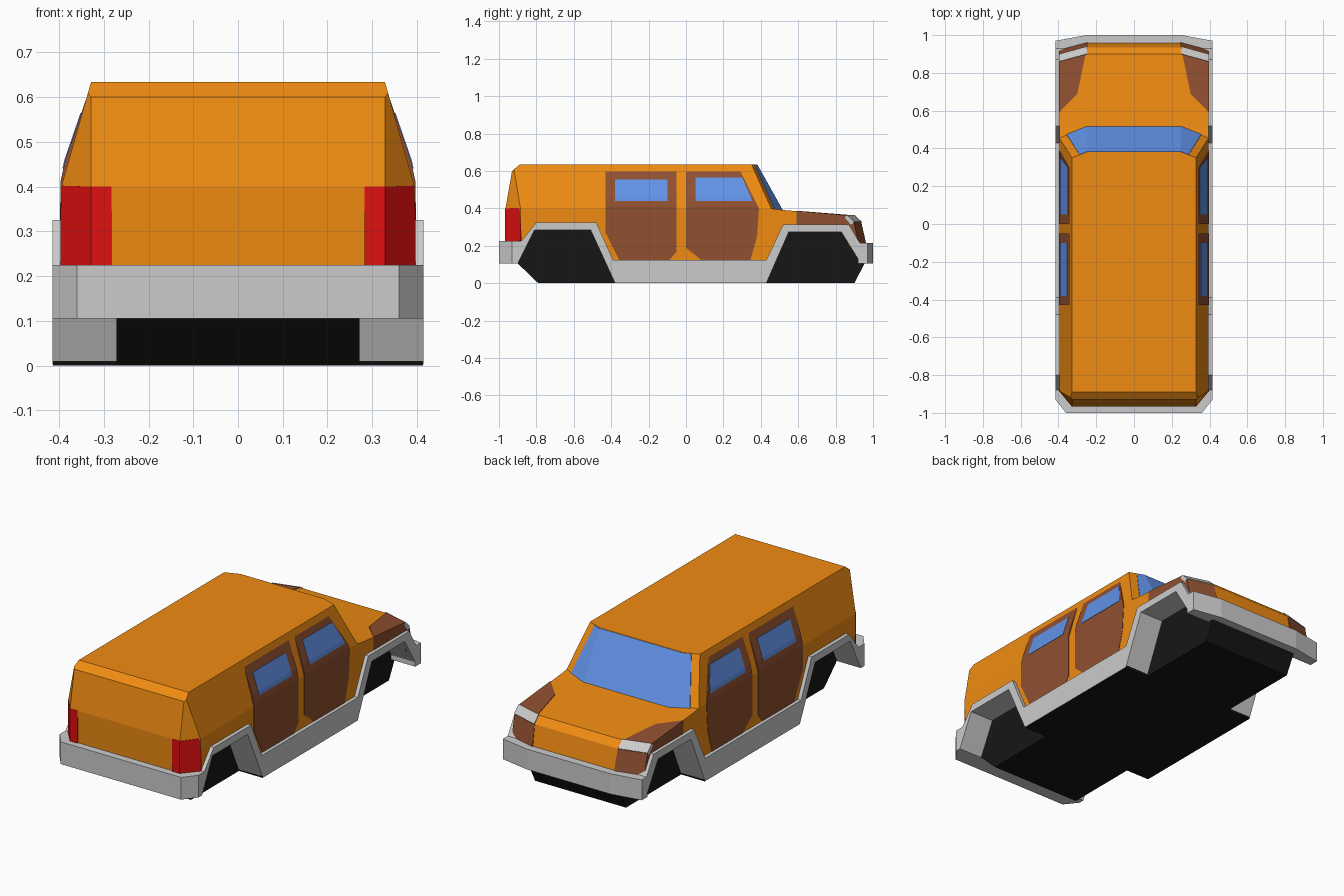
import bpy, bmesh
from mathutils import Vector

if "Cube" in bpy.data.objects:
    bpy.data.objects.remove(bpy.data.objects["Cube"])

COLORS = {"orange": (.87, .26, .006, 1), "brown": (.28, .08, .03, 1), "blue": (.12, .29, .80, 1),
          "red": (.75, .005, .005, 1), "black": (.008, .008, .008, 1)}
MATS = {}
for key, col in COLORS.items():
    MATS[key] = bpy.data.materials.new(key)
    MATS[key].diffuse_color = col


def part(name, profile, xs, color=None, sweep=None, cuts=(), mirror=False):
    """Extrude a (y, z) profile through x stations, sweep its nose back, trim with planes."""
    bm = bmesh.new()
    rings = [[bm.verts.new((x, y, z)) for y, z in profile] for x in xs]
    n = len(profile)
    for a, b in zip(rings, rings[1:]):
        for i in range(n):
            j = (i + 1) % n
            bm.faces.new((a[i], a[j], b[j], b[i]))
    bm.faces.new(rings[0])
    bm.faces.new(rings[-1])
    if sweep:
        ymin, slope = sweep
        for v in bm.verts:
            if v.co.y > ymin:
                v.co.y -= slope * max(0, abs(v.co.x) - .25)
    for p, nrm in cuts:
        for s in ((1,) if mirror else (1, -1)):
            bmesh.ops.bisect_plane(bm, geom=bm.verts[:] + bm.edges[:] + bm.faces[:], dist=1e-5,
                                   plane_co=(p[0] * s, p[1], p[2]),
                                   plane_no=Vector((nrm[0] * s, nrm[1], nrm[2])).normalized(),
                                   clear_outer=True)
            bmesh.ops.holes_fill(bm, edges=[e for e in bm.edges if e.is_boundary], sides=0)
    if mirror:
        dup = bmesh.ops.duplicate(bm, geom=bm.verts[:] + bm.edges[:] + bm.faces[:])["geom"]
        for v in dup:
            if isinstance(v, bmesh.types.BMVert):
                v.co.x *= -1
    bmesh.ops.recalc_face_normals(bm, faces=bm.faces[:])
    me = bpy.data.meshes.new(name)
    bm.to_mesh(me)
    bm.free()
    ob = bpy.data.objects.new(name, me)
    bpy.context.collection.objects.link(ob)
    if color:
        me.materials.append(MATS[color])
    return ob


# Trimming planes: tapered cabin side, rear body corners, rear bumper corners
def side(o=0):
    return ((.395 + o, 0, .4), (.235, 0, .067))


def rear(o=0):
    return [((.328 + o, -.965, .4), (.08, -.067, 0)), ((.328 + o, -.965, .4), (.08, -.067, .0117))]


BUMPER_CORNER = [((.36, -1, 0), (.07, -.055, 0))]
W = [-.395, -.25, .25, .395]

# Lower body with hood; underside follows the wheel arches
part("lower_body", [(-.96, .2), (-.965, .4), (.45, .4), (.51, .392), (.59, .385), (.90, .36),
                    (.935, .325), (.96, .2), (.91, .2), (.85, .295), (.53, .295), (.44, .1),
                    (-.40, .1), (-.49, .3), (-.80, .3), (-.87, .2)],
     W, "orange", (.88, .276), rear())

# Cabin
part("cabin", [(-.964, .38), (-.965, .4), (-.93, .6), (-.89, .634), (.38, .634), (.515, .39), (.52, .38)],
     W, "orange", (.3, .375), [side()] + rear())

# Windscreen wraps around the swept corners
part("windscreen", [(.383, .632), (.517, .392), (.48, .392), (.34, .632)],
     [-.37, -.25, .25, .37], "blue", (.3, .375), [side(-.04)])

# Doors and their windows
DOOR = [((.397, 0, .41), (.05, 0, .011)), ((.386, 0, .46), (.16, 0, .055))]
PANE = [((p[0] + .002, p[1], p[2]), n) for p, n in DOOR]
part("rear_door", [(-.43, .6), (-.05, .6), (-.05, .17), (-.10, .11), (-.35, .11), (-.43, .27)],
     [.3, .397], "brown", cuts=DOOR, mirror=True)
part("front_door", [(0, .6), (.29, .6), (.39, .4), (.38, .25), (.34, .11), (.10, .11), (0, .19)],
     [.3, .397], "brown", cuts=DOOR, mirror=True)
part("rear_window", [(-.38, .555), (-.10, .555), (-.10, .44), (-.38, .44)],
     [.31, .40], "blue", cuts=PANE, mirror=True)
part("front_window", [(.05, .565), (.30, .565), (.355, .44), (.05, .44)],
     [.31, .40], "blue", cuts=PANE, mirror=True)

# Tail lights
part("tail_light", [(-.967, .21), (-.967, .4), (-.89, .402), (-.875, .21)],
     [.283, .397], "red", cuts=rear(.002), mirror=True)

# Brown front fenders with grey lamp strips on the nose bevel
part("front_fender", [(.57, .389), (.90, .363), (.938, .327), (.963, .21), (.91, .21), (.85, .3), (.57, .3)],
     [.245, .397], "brown", (.88, .276),
     [((.397, .59, 0), (-.10, -.097, 0)), ((.30, .69, 0), (-.24, -.05, 0))], True)
part("lamp_strip", [(.901, .365), (.940, .329), (.925, .31), (.89, .35)],
     [.25, .398], None, (.88, .276), mirror=True)

# Grey side skirts with wheel arches
part("side_skirt", [(-1, .225), (-.88, .225), (-.80, .325), (-.48, .325), (-.39, .125), (.43, .125),
                    (.52, .315), (.87, .315), (.93, .215), (1, .215), (1, .105), (.935, .105),
                    (.83, .275), (.55, .275), (.43, .002), (-.38, .002), (-.51, .285), (-.81, .285),
                    (-.90, .105), (-1, .105)],
     [.272, .415], None, (.95, .18), BUMPER_CORNER, True)

# Bumpers
part("rear_bumper", [(-1, .105), (-1, .225), (-.90, .225), (-.90, .105)],
     [-.415, .415], cuts=BUMPER_CORNER)
part("front_bumper", [(1, .105), (1, .215), (.92, .215), (.92, .105)],
     [-.415, -.25, .25, .415], None, (.95, .18))

# Black chassis and floor pan
part("chassis", [(-.79, 0), (.90, 0), (.955, .106), (.90, .2), (.82, .3), (-.80, .3), (-.88, .2), (-.90, .106)],
     [-.272, .272], "black")
part("floor_pan", [(-.38, 0), (.43, 0), (.435, .01), (-.384, .01)], [-.413, .413], "black")

for m in bpy.data.materials:
    if m.users and not m.is_grease_pencil:
        m.use_nodes = True
        m.node_tree.nodes["Principled BSDF"].inputs["Base Color"].default_value = m.diffuse_color
